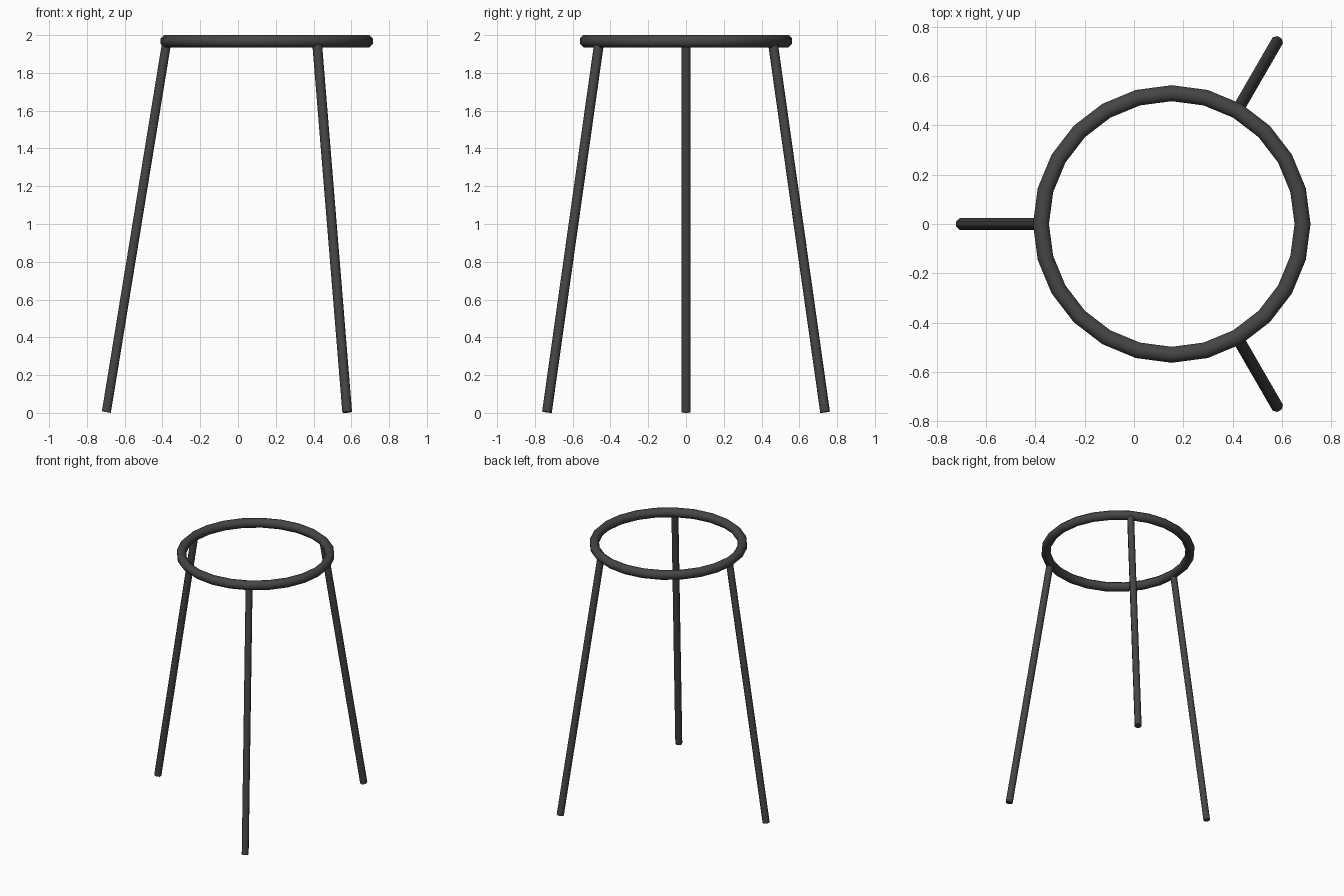
import bpy, math
from mathutils import Vector, Matrix

if "Cube" in bpy.data.objects:
    bpy.data.objects.remove(bpy.data.objects["Cube"])

CX = 0.153          # ring centre on x
RING_R, RING_TUBE = 0.53, 0.035
LEG_R = 0.026


def smooth(ob, degrees):
    bpy.ops.object.select_all(action='DESELECT')
    ob.select_set(True)
    bpy.context.view_layer.objects.active = ob
    bpy.ops.object.shade_smooth_by_angle(angle=math.radians(degrees))


def paint(ob):
    ob.data.materials.append(black)


black = bpy.data.materials.new("black_iron")
black.diffuse_color = (0.06, 0.06, 0.06, 1)
black.use_nodes = True
black.node_tree.nodes["Principled BSDF"].inputs["Base Color"].default_value = black.diffuse_color

# Top ring: octagonal tube swept round 24 segments
verts, faces = [], []
N, M = 24, 8
for i in range(N):
    a = 2 * math.pi * i / N
    for j in range(M):
        t = 2 * math.pi * (j + 0.5) / M
        r = RING_R + RING_TUBE * math.cos(t)
        verts.append((CX + r * math.cos(a), r * math.sin(a),
                      1.968 + RING_TUBE * math.sin(t)))
        i2, j2 = (i + 1) % N, (j + 1) % M
        faces.append((i * M + j, i2 * M + j, i2 * M + j2, i * M + j2))
mesh = bpy.data.meshes.new("ring")
mesh.from_pydata(verts, [], faces)
ring = bpy.data.objects.new("top_ring", mesh)
bpy.context.collection.objects.link(ring)
paint(ring)
smooth(ring, 60)

# Three splayed legs, 120 degrees apart
bottom, top = Vector((0.85, 0, 0.004)), Vector((0.531, 0, 1.96))
for name, deg in (("left_leg", 180), ("back_leg", 60), ("front_leg", -60)):
    axis = top - bottom
    bpy.ops.mesh.primitive_cylinder_add(vertices=8, radius=LEG_R, depth=axis.length)
    leg = bpy.context.object
    leg.name = name
    # turn a flat side outwards, lean the leg, then swing it round the ring
    tilt = Matrix.Rotation(math.atan2(axis.x, axis.z), 4, 'Y')
    leg.data.transform(
        Matrix.Translation((CX, 0, 0))
        @ Matrix.Rotation(math.radians(deg), 4, 'Z')
        @ Matrix.Translation((bottom + top) / 2) @ tilt
        @ Matrix.Rotation(math.pi / 8, 4, 'Z'))
    paint(leg)
    smooth(leg, 60)
